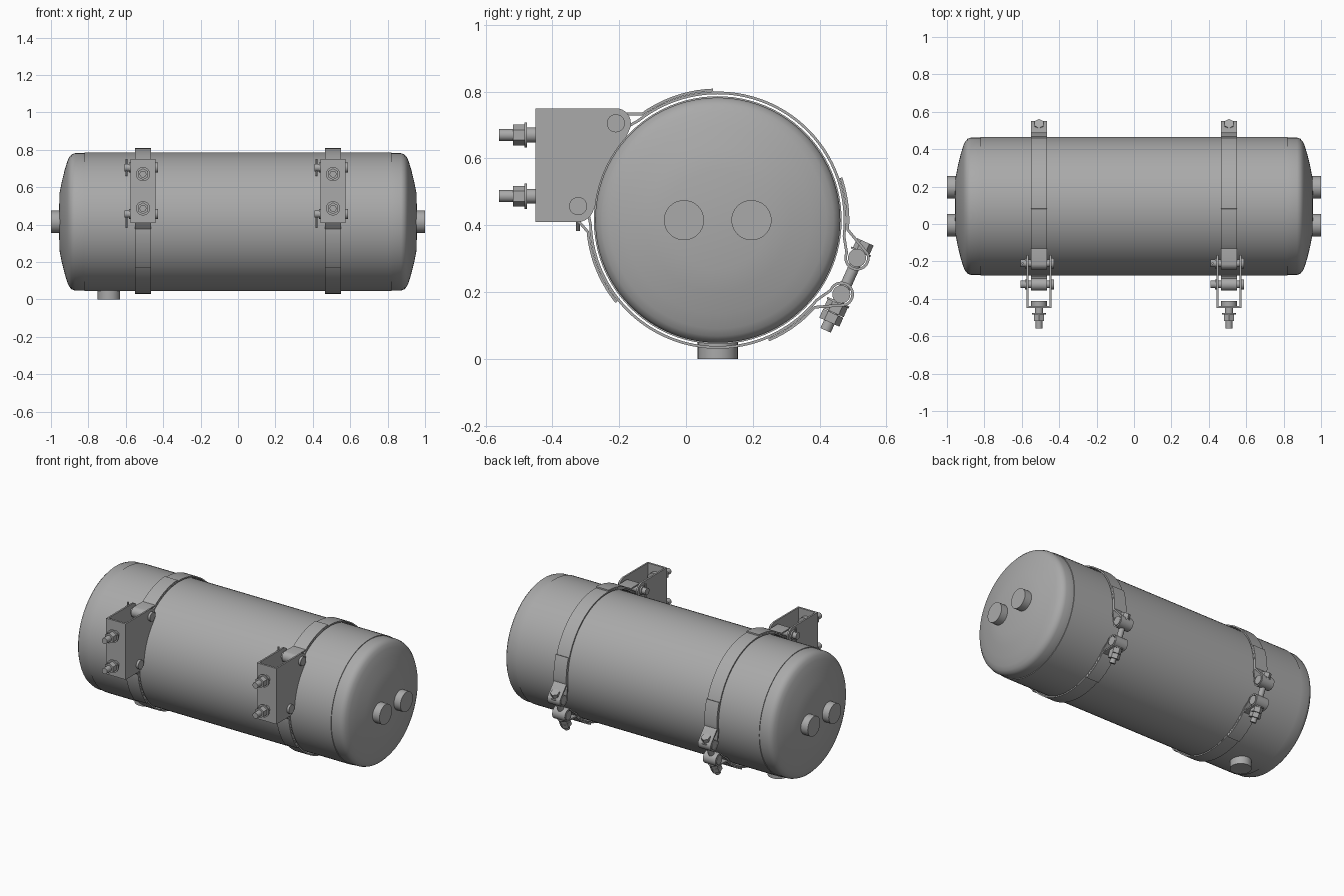
import bpy, bmesh
from math import sin, cos, radians, degrees, atan2, pi
from mathutils import Vector

old = bpy.data.objects.get("Cube")
if old:
    bpy.data.objects.remove(old, do_unlink=True)

grey = bpy.data.materials.new("plain grey")
grey.use_nodes = True
GREY = (0.4, 0.4, 0.4, 1)
grey.diffuse_color = GREY
grey.node_tree.nodes["Principled BSDF"].inputs["Base Color"].default_value = GREY

CY, CZ, R = 0.095, 0.415, 0.371      # tank axis and radius
MOUNTS = {"right": -0.508, "left": 0.508}
parts = []


def finish(name, bm, mounted=True):
    """Turn a bmesh into one object, or one per mounting position."""
    bmesh.ops.recalc_face_normals(bm, faces=bm.faces)
    mesh = bpy.data.meshes.new(name)
    bm.to_mesh(mesh)
    bm.free()
    mesh.materials.append(grey)
    places = MOUNTS if mounted else {"": 0}
    for side, x in places.items():
        ob = bpy.data.objects.new(f"{side}_{name}" if side else name, mesh)
        ob.location.x = x
        bpy.context.collection.objects.link(ob)
    parts.append(ob)


def add_cyl(bm, p0, p1, r, segs=32):
    p0, p1 = Vector(p0), Vector(p1)
    d = p1 - p0
    mat = d.to_track_quat('Z', 'Y').to_matrix().to_4x4()
    mat.translation = (p0 + p1) / 2
    bmesh.ops.create_cone(bm, cap_ends=True, segments=segs, radius1=r,
                          radius2=r, depth=d.length, matrix=mat)


def stack(name, origin, axis, sections, mounted=True):
    """Coaxial cylinders: (start, end, radius, sides) along an axis."""
    bm = bmesh.new()
    o, a = Vector(origin), Vector(axis).normalized()
    for s, e, r, n in sections:
        add_cyl(bm, o + a * s, o + a * e, r, n)
    finish(name, bm, mounted)


def prism(bm, outline, x0, x1):
    """Extrude a closed (y, z) outline along x."""
    face = bm.faces.new([bm.verts.new((x0, y, z)) for y, z in outline])
    new = bmesh.ops.extrude_face_region(bm, geom=[face])["geom"]
    bmesh.ops.translate(bm, vec=(x1 - x0, 0, 0),
                        verts=[v for v in new if isinstance(v, bmesh.types.BMVert)])


def arc(cy, cz, r, a0, a1, n):
    angles = [radians(a0 + (a1 - a0) * i / n) for i in range(n + 1)]
    return [(cy + r * cos(a), cz + r * sin(a)) for a in angles]


def strip(name, path, width, thick):
    """Flat band following a (y, z) path."""
    bm = bmesh.new()
    rows = []
    for i, p in enumerate(path):
        a, b = path[max(i - 1, 0)], path[min(i + 1, len(path) - 1)]
        t = Vector((b[0] - a[0], b[1] - a[1])).normalized()
        n = Vector((-t.y, t.x)) * thick / 2
        rows.append([bm.verts.new((x, p[0] + s * n.x, p[1] + s * n.y))
                     for x, s in ((-width / 2, 1), (width / 2, 1),
                                  (width / 2, -1), (-width / 2, -1))])
    for r0, r1 in zip(rows, rows[1:]):
        for k in range(4):
            bm.faces.new((r0[k], r0[k - 1], r1[k - 1], r1[k]))
    bm.faces.new(rows[0])
    bm.faces.new(rows[-1])
    finish(name, bm)


# Tank shell with domed ends, turned around the x axis
half = [(0.82, R), (0.82, R - 0.004), (0.872, R - 0.004), (0.889, 0.361),
        (0.902, 0.347), (0.912, 0.325), (0.926, 0.28), (0.942, 0.215),
        (0.955, 0.15), (0.957, 0)]
profile = [(-x, r) for x, r in reversed(half)] + half
bm = bmesh.new()
verts = [bm.verts.new((x, CY, CZ + r)) for x, r in profile]
edges = [bm.edges.new(pair) for pair in zip(verts, verts[1:])]
bmesh.ops.spin(bm, geom=verts + edges, cent=(0, CY, CZ), axis=(1, 0, 0),
               angle=2 * pi, steps=96)
bmesh.ops.remove_doubles(bm, verts=bm.verts, dist=0.0005)
finish("tank", bm, False)

# End ports and bottom drain
for side, s in (("right", -1), ("left", 1)):
    for place, dy in (("front", -0.101), ("rear", 0.101)):
        stack(f"{side}_{place}_port", (s * 0.9, CY + dy, CZ), (s, 0, 0),
              [(0, 0.1, 0.06, 40)], False)
stack("drain_port", (-0.69, CY, 0), (0, 0, 1), [(0, 0.08, 0.06, 40)], False)

# Straps: each end folds round a pin and doubles back on the outside
R_IN, R_OUT, WIDTH, THICK = R + 0.010, R + 0.019, 0.085, 0.008
pins = {"upper": (-0.21, 0.705), "lower": (-0.323, 0.457)}
clamps = {"upper": (0.512, 0.302), "lower": (0.465, 0.193)}


def folded_end(end_angle, pin, way, loop):
    """Outer tail, then the loop round the pin; also the inner start angle."""
    a = degrees(atan2(pin[1] - CZ, pin[0] - CY)) % 360
    if end_angle < 60:
        a -= 360
    tail = arc(CY, CZ, R_OUT, end_angle, a - way * 11, 14)
    ring = arc(pin[0], pin[1], loop, a - way * 36, a + way * 190, 20)
    return tail + ring, a - way * 8


for name, pin_end, clamp_end, way in (("upper", 92, 19, 1), ("lower", 219, -67, -1)):
    first, a0 = folded_end(pin_end, pins[name], way, 0.029)
    last, a1 = folded_end(clamp_end, clamps[name], -way, 0.034)
    if way < 0:
        a1 += 360
    body = arc(CY, CZ, R_IN, a0, a1, 60)
    strip(f"{name}_strap", first + body + last[::-1], WIDTH, THICK)

# Mounting brackets: channel with rounded flanges
tip_top, tip_low = pins["upper"], pins["lower"]
flange = ([(-0.45, 0.41), (-0.45, 0.75)]
          + arc(tip_top[0], tip_top[1], 0.045, 90, -25, 10)
          + arc(tip_low[0], tip_low[1], 0.047, -25, -90, 8))
bm = bmesh.new()
for x in (-0.066, 0.056):
    prism(bm, flange, x, x + 0.010)
prism(bm, [(-0.45, 0.41), (-0.45, 0.75), (-0.438, 0.75), (-0.438, 0.41)],
      -0.066, 0.066)
finish("bracket", bm)

# Bracket pins with washers and split pins
for name, (y, z) in pins.items():
    stack(f"{name}_bracket_pin", (0, y, z), (1, 0, 0),
          [(-0.1, 0.07, 0.02, 32), (0.066, 0.08, 0.027, 32),
           (-0.075, -0.066, 0.027, 32)])
    shift = 0.0 if name == "upper" else -0.03
    stack(f"{name}_split_pin", (-0.088, y, z + shift), (0, 0, 1),
          [(-0.045, 0.045, 0.006, 10)])

# Mounting studs with flanged nuts
for name, z in (("upper", 0.67), ("lower", 0.487)):
    stack(f"{name}_mounting_stud", (0, -0.45, z), (0, -1, 0),
          [(-0.03, 0.11, 0.018, 24), (-0.038, -0.012, 0.042, 32),
           (-0.01, 0.028, 0.022, 24), (0.026, 0.034, 0.038, 32),
           (0.034, 0.068, 0.031, 6)])

# Tensioning bolt and its cross pins
for name, (y, z) in clamps.items():
    stack(f"{name}_cross_pin", (0, y, z), (1, 0, 0), [(-0.043, 0.043, 0.027, 28)])
low, top = Vector((0, 0.418, 0.085)), Vector((0, 0.537, 0.35))
length = (top - low).length
stack("tension_bolt", low, top - low,
      [(0, length - 0.01, 0.017, 24), (0.027, 0.056, 0.033, 6),
       (0.058, 0.088, 0.033, 6), (0.088, 0.094, 0.036, 28),
       (length - 0.036, length - 0.03, 0.032, 28),
       (length - 0.03, length, 0.027, 6)])

# Smooth round surfaces, keep edges sharp
bpy.ops.object.select_all(action='DESELECT')
for ob in parts:
    ob.select_set(True)
bpy.context.view_layer.objects.active = parts[0]
bpy.ops.object.shade_smooth_by_angle(angle=radians(30))
